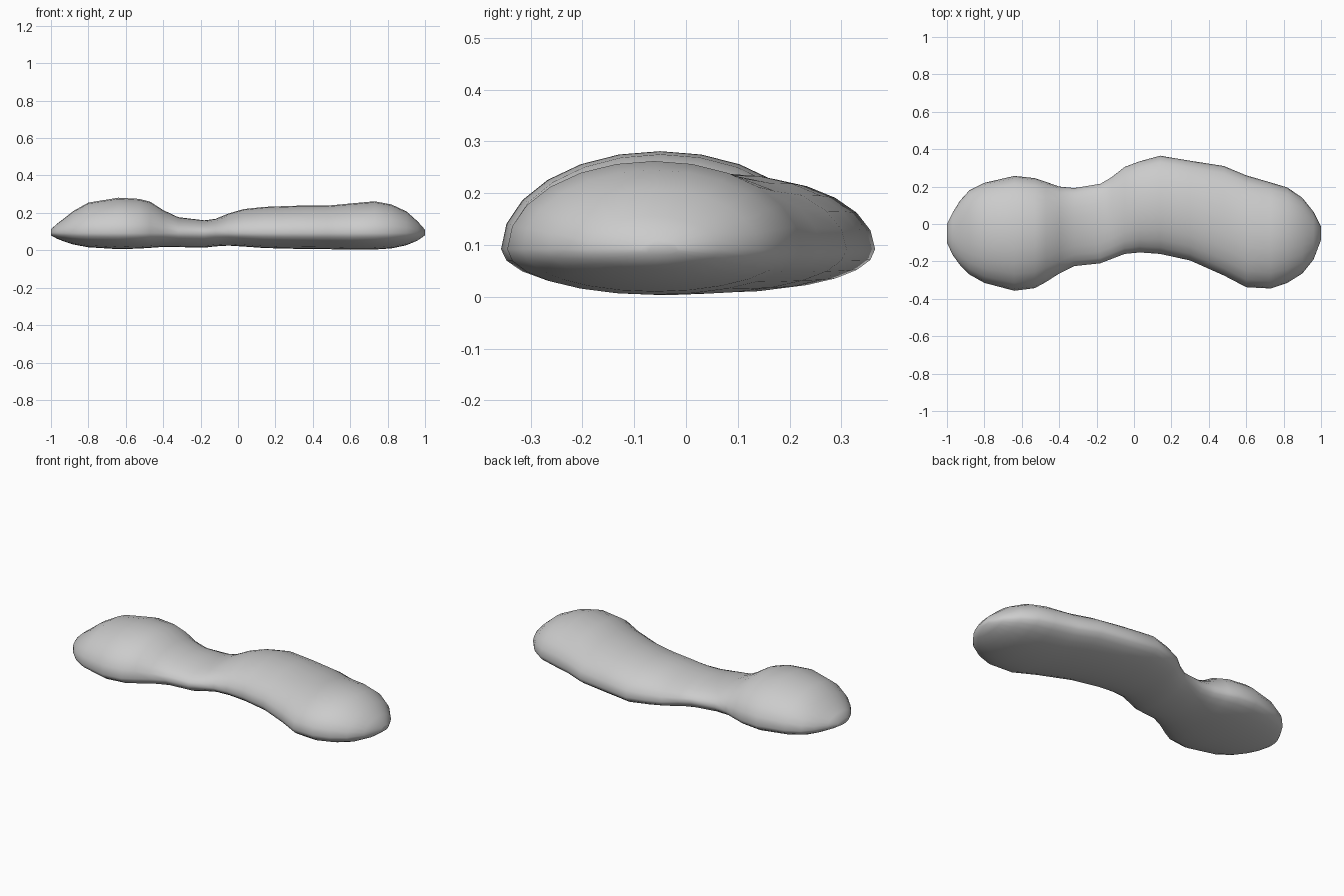
import bpy, bmesh, math

SIDES = 24
# stations along the body: x, front edge y, back edge y, top z, bottom z
STATIONS = [
    (-1.0, -0.10, 0.00, 0.112, 0.080), (-0.97, -0.165, 0.06, 0.14, 0.063),
    (-0.93, -0.22, 0.125, 0.17, 0.047), (-0.88, -0.27, 0.18, 0.21, 0.031),
    (-0.80, -0.315, 0.22, 0.255, 0.016), (-0.64, -0.357, 0.257, 0.281, 0.006),
    (-0.53, -0.343, 0.245, 0.275, 0.009), (-0.47, -0.31, 0.225, 0.26, 0.013),
    (-0.40, -0.265, 0.20, 0.215, 0.018), (-0.32, -0.225, 0.192, 0.177, 0.017),
    (-0.18, -0.21, 0.215, 0.160, 0.014), (-0.12, -0.187, 0.25, 0.168, 0.021),
    (-0.05, -0.16, 0.305, 0.197, 0.025), (0.03, -0.152, 0.335, 0.220, 0.020),
    (0.14, -0.16, 0.365, 0.232, 0.012), (0.30, -0.195, 0.338, 0.238, 0.008),
    (0.48, -0.275, 0.31, 0.239, 0.006), (0.60, -0.338, 0.26, 0.250, 0.003),
    (0.73, -0.345, 0.222, 0.262, 0.004), (0.82, -0.315, 0.195, 0.245, 0.010),
    (0.90, -0.265, 0.14, 0.208, 0.027), (0.96, -0.19, 0.065, 0.155, 0.052),
    (1.0, -0.085, -0.015, 0.110, 0.080),
]
RIM_Z = 0.092  # height of the widest line

# soft two-lobed body lofted through flattened oval sections
bm = bmesh.new()
rings = []
for x, y0, y1, top, bottom in STATIONS:
    mid, half = (y0 + y1) / 2, (y1 - y0) / 2
    ring = []
    for i in range(SIDES):
        a = math.tau * i / SIDES
        s = math.sin(a)
        height = (top - RIM_Z) if s > 0 else (RIM_Z - bottom)
        ring.append(bm.verts.new((x, mid + half * math.cos(a), RIM_Z + height * s)))
    rings.append(ring)
for a, b in zip(rings, rings[1:]):
    for i in range(SIDES):
        j = (i + 1) % SIDES
        bm.faces.new((a[i], a[j], b[j], b[i]))
# rounded end caps
bm.faces.new(rings[0])
bm.faces.new(rings[-1])
bmesh.ops.recalc_face_normals(bm, faces=bm.faces[:])
for f in bm.faces:
    f.smooth = True

mesh = bpy.data.meshes.new("body")
bm.to_mesh(mesh)
bm.free()
grey = bpy.data.materials.new("light grey")
grey.diffuse_color = (0.6, 0.6, 0.6, 1)
mesh.materials.append(grey)
body = bpy.data.objects.new("body", mesh)
bpy.context.collection.objects.link(body)
